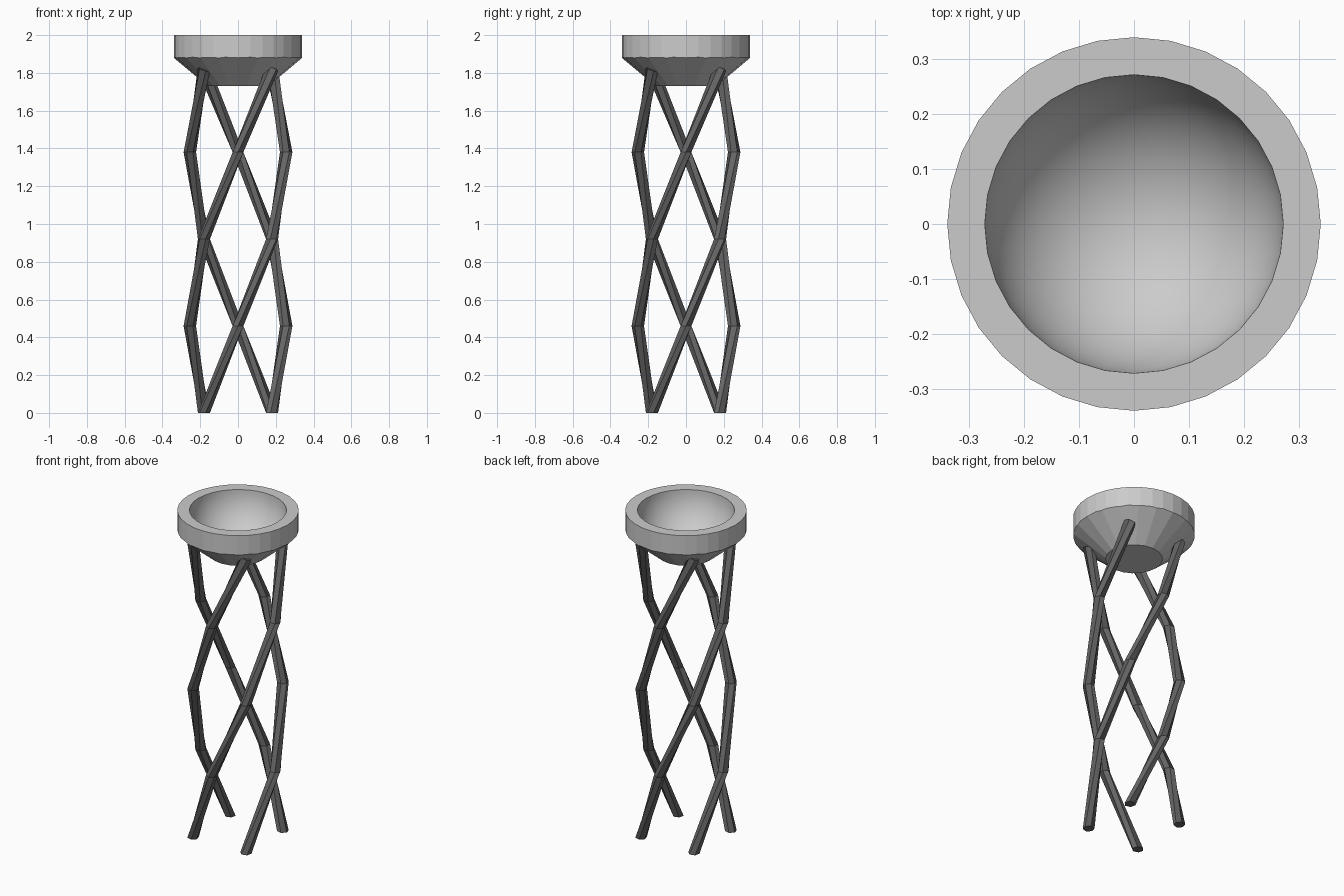
import bpy, bmesh, math
from mathutils import Vector

cube = bpy.data.objects.get("Cube")
if cube:
    bpy.data.objects.remove(cube, do_unlink=True)


def make_material(name, grey):
    mat = bpy.data.materials.new(name)
    mat.use_nodes = True
    colour = (grey, grey, grey, 1)
    mat.diffuse_color = colour
    mat.node_tree.nodes["Principled BSDF"].inputs["Base Color"].default_value = colour
    return mat


def make_object(name, bm, mat):
    bmesh.ops.recalc_face_normals(bm, faces=bm.faces)
    mesh = bpy.data.meshes.new(name)
    bm.to_mesh(mesh)
    bm.free()
    mesh.materials.append(mat)
    obj = bpy.data.objects.new(name, mesh)
    bpy.context.collection.objects.link(obj)
    return obj


def loft(bm, rings):
    """Skin a list of point rings and cap both ends."""
    loops = [[bm.verts.new(p) for p in ring] for ring in rings]
    count = len(loops[0])
    for low, high in zip(loops, loops[1:]):
        for i in range(count):
            j = (i + 1) % count
            bm.faces.new((low[i], low[j], high[j], high[i]))
    bm.faces.new(loops[0])
    bm.faces.new(loops[-1])


def circle(radius, z, sides, turn=0.0):
    angles = [2 * math.pi * i / sides + turn for i in range(sides)]
    return [Vector((radius * math.cos(a), radius * math.sin(a), z)) for a in angles]


stone = make_material("light grey", 0.6)
metal = make_material("dark grey", 0.13)

# Bowl: a drum trimmed below by a coarser cone, hollowed by a hemisphere
RIM, TOP, BASE = 0.34, 2.0, 1.73
bm = bmesh.new()
loft(bm, [circle(RIM, BASE, 32), circle(RIM, TOP, 32)])
bowl = make_object("bowl", bm, stone)

bm = bmesh.new()
loft(bm, [circle(0.16, BASE, 20), circle(0.52, BASE + 0.3, 20)])
cone = make_object("cone_cutter", bm, stone)

bm = bmesh.new()
bmesh.ops.create_uvsphere(bm, u_segments=32, v_segments=32, radius=0.272)
bmesh.ops.translate(bm, verts=bm.verts, vec=(0, 0, TOP + 0.004))
hollow = make_object("hollow_cutter", bm, stone)

for cutter, operation in ((cone, "INTERSECT"), (hollow, "DIFFERENCE")):
    cutter.hide_render = True
    cutter.hide_viewport = True
    mod = bowl.modifiers.new(operation.title(), "BOOLEAN")
    mod.operation = operation
    mod.solver = "EXACT"
    mod.object = cutter

bpy.context.view_layer.update()
evaluated = bowl.evaluated_get(bpy.context.evaluated_depsgraph_get())
baked = bpy.data.meshes.new_from_object(evaluated)
bowl.modifiers.clear()
bowl.data = baked
for cutter in (cone, hollow):
    bpy.data.objects.remove(cutter, do_unlink=True)

# Smooth only the hollow
for face in baked.polygons:
    inward = face.normal.x * face.center.x + face.normal.y * face.center.y < 0
    face.use_smooth = inward and face.center.z < TOP - 0.001
bm = bmesh.new()
bm.from_mesh(baked)
for edge in bm.edges:
    edge.smooth = len({f.smooth for f in edge.link_faces}) == 1
bm.to_mesh(baked)
bm.free()

# Legs: hexagonal bars that twist half a turn around the stand
RADIUS, STEP, BAR = 0.255, 0.46, 0.033


def leg(name, start):
    rings = []
    for k in range(5):
        angle = start + k * math.pi / 4
        out = Vector((math.cos(angle), math.sin(angle), 0))
        side = Vector((-out.y, out.x, 0))
        centre = out * RADIUS + Vector((0, 0, min(k * STEP, 1.82)))
        # the top end is cut square to the bar, the rest is level
        tilt = -0.4 if k == 4 else 0.0
        rings.append([
            centre + out * p.x + side * p.y + Vector((0, 0, tilt * p.y))
            for p in circle(BAR, 0, 6)
        ])
    bm = bmesh.new()
    loft(bm, rings)
    make_object(name, bm, metal)


for i, place in enumerate(("front_right", "front_left", "back_left", "back_right")):
    leg(place + "_leg", math.radians(-135 + 90 * i))
